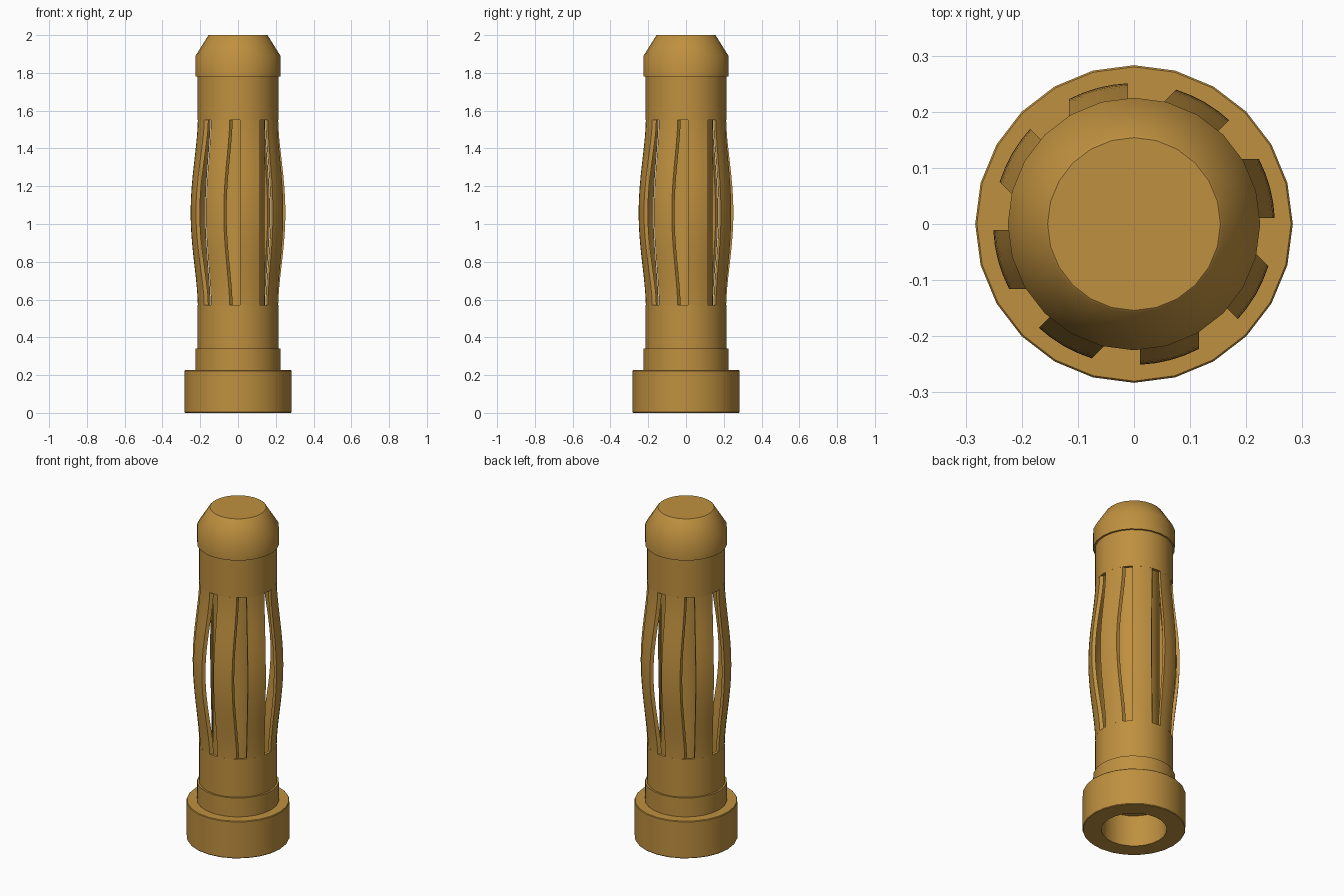
import bpy, bmesh, math
from mathutils import Matrix

cube = bpy.data.objects.get("Cube")
if cube:
    bpy.data.objects.remove(cube, do_unlink=True)

SIDES = 24
brass = bpy.data.materials.new("brass")
brass.use_nodes = True
colour = (0.52, 0.28, 0.05, 1)
brass.diffuse_color = colour
brass.node_tree.nodes["Principled BSDF"].inputs["Base Color"].default_value = colour


def finish(name, bm):
    bmesh.ops.recalc_face_normals(bm, faces=bm.faces[:])
    mesh = bpy.data.meshes.new(name)
    bm.to_mesh(mesh)
    bm.free()
    mesh.materials.append(brass)
    obj = bpy.data.objects.new(name, mesh)
    bpy.context.collection.objects.link(obj)
    bpy.ops.object.select_all(action='DESELECT')
    obj.select_set(True)
    bpy.context.view_layer.objects.active = obj
    bpy.ops.object.shade_smooth_by_angle(angle=math.radians(35))


def lathe(name, profile, closed=False):
    """Revolve (radius, z) points around the z axis."""
    bm = bmesh.new()
    verts = [bm.verts.new((r, 0, z)) for r, z in profile]
    pairs = list(zip(verts, verts[1:]))
    if closed:
        pairs.append((verts[-1], verts[0]))
    edges = [bm.edges.new(p) for p in pairs]
    bmesh.ops.spin(bm, geom=verts + edges, cent=(0, 0, 0), axis=(0, 0, 1),
                   angle=math.tau, steps=SIDES)
    bmesh.ops.remove_doubles(bm, verts=bm.verts[:], dist=1e-5)
    finish(name, bm)


# Solid pin: hollow base, shoulder, thin core and chamfered head
lathe("pin", [(0, 0.19), (0.18, 0.19), (0.18, 0), (0.28, 0), (0.283, 0.004),
              (0.283, 0.222), (0.28, 0.226), (0.225, 0.226), (0.225, 0.34),
              (0.14, 0.34), (0.14, 1.78), (0.225, 1.78), (0.225, 1.89),
              (0.158, 1.997), (0.154, 2), (0, 2)])

# Sleeves holding the spring strips
CAGE_R, THICK = 0.214, 0.018
LOW, HIGH = 0.57, 1.55
for name, z0, z1 in (("lower_sleeve", 0.34, LOW), ("upper_sleeve", HIGH, 1.78)):
    lathe(name, [(CAGE_R - THICK, z0), (CAGE_R, z0),
                 (CAGE_R, z1), (CAGE_R - THICK, z1)], closed=True)


def spring_strip(name, angle, rows=20, cols=4, side=0.011, width=0.105):
    """Bowed strip with parallel sides, set off from its radial line."""
    bm = bmesh.new()
    rings = []
    for i in range(rows + 1):
        t = i / rows
        bow = 0.038 * max(0, math.sin(math.pi * t)) ** 1.6
        outer = CAGE_R - 0.001 + bow
        offsets = [side + width * j / cols for j in range(cols + 1)]
        ring = [(outer, y) for y in offsets]
        ring += [(outer - THICK, y) for y in reversed(offsets)]
        z = LOW + (HIGH - LOW) * t
        rings.append([bm.verts.new((math.sqrt(r * r - y * y), y, z)) for r, y in ring])
    n = len(rings[0])
    for a, b in zip(rings, rings[1:]):
        for j in range(n):
            k = (j + 1) % n
            bm.faces.new((a[j], a[k], b[k], b[j]))
    bm.faces.new(rings[0])
    bm.faces.new(rings[-1])
    bmesh.ops.transform(bm, matrix=Matrix.Rotation(angle, 4, 'Z'), verts=bm.verts[:])
    finish(name, bm)


# Eight spring strips around the core
for k in range(8):
    spring_strip(f"spring_strip_{k + 1}", k * math.tau / 8)
